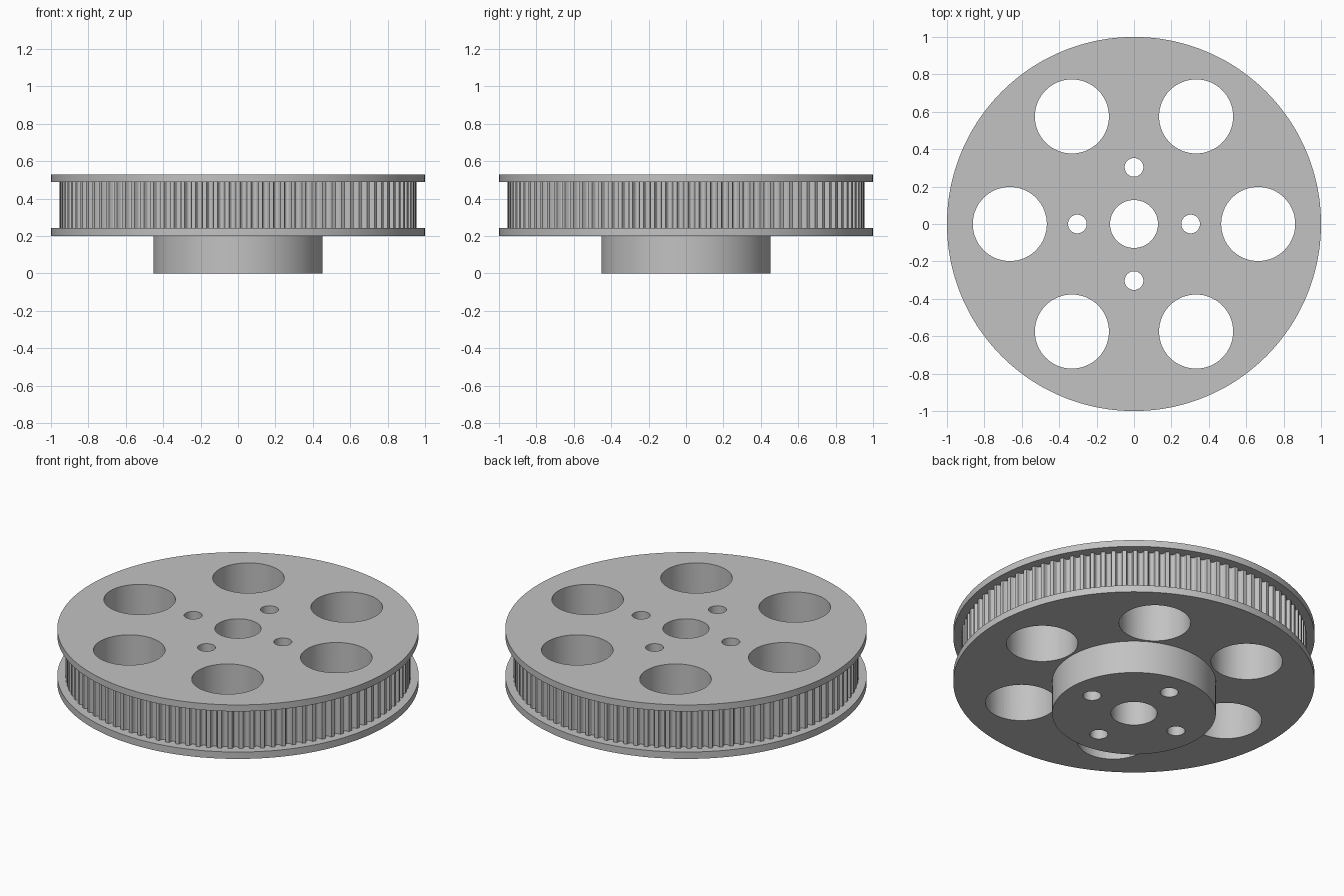
import bpy, bmesh
from math import cos, sin, pi, radians
from mathutils import Matrix

cube = bpy.data.objects.get("Cube")
if cube:
    bpy.data.objects.remove(cube)

TEETH = 100
FLANGE_R, TOOTH_R, HUB_R = 1.0, 0.955, 0.453
# One tooth pitch: (fraction of the pitch, groove depth)
PITCH = [(-0.18, 0), (0.18, 0), (0.23, 0.012), (0.32, 0.022),
         (0.44, 0.026), (0.56, 0.026), (0.68, 0.022), (0.77, 0.012)]

steel = bpy.data.materials.new("light grey metal")
steel.use_nodes = True
grey = (0.54, 0.54, 0.54, 1)
steel.diffuse_color = grey
steel.node_tree.nodes["Principled BSDF"].inputs["Base Color"].default_value = grey


def make_object(name, bm):
    bmesh.ops.recalc_face_normals(bm, faces=bm.faces)
    mesh = bpy.data.meshes.new(name)
    bm.to_mesh(mesh)
    bm.free()
    mesh.materials.append(steel)
    obj = bpy.data.objects.new(name, mesh)
    bpy.context.collection.objects.link(obj)
    return obj


def ring(bm, radius, z, toothed=False):
    verts = []
    for tooth in range(TEETH):
        for fraction, depth in PITCH:
            a = 2 * pi * (tooth + fraction) / TEETH
            r = radius - depth if toothed else radius
            verts.append(bm.verts.new((r * cos(a), r * sin(a), z)))
    return verts


# Pulley body: hub, lower flange, toothed rim and upper flange in one loft
bm = bmesh.new()
sections = [(HUB_R, 0, False), (HUB_R, 0.2, False),
            (FLANGE_R, 0.2, False), (FLANGE_R, 0.242, False),
            (TOOTH_R, 0.242, True), (TOOTH_R, 0.49, True),
            (FLANGE_R, 0.49, False), (FLANGE_R, 0.53, False)]
rings = [ring(bm, *s) for s in sections]
for low, high in zip(rings, rings[1:]):
    for i in range(len(low)):
        bm.faces.new((low[i - 1], low[i], high[i], high[i - 1]))
bm.faces.new(rings[0])
bm.faces.new(rings[-1])
pulley = make_object("toothed_pulley", bm)

# Through holes: centre bore, four bolt holes, six lightening holes
bm = bmesh.new()


def hole(radius, distance=0, angle=0):
    place = Matrix.Translation((distance * cos(angle), distance * sin(angle), 0.3))
    bmesh.ops.create_cone(bm, cap_ends=True, segments=64, radius1=radius,
                          radius2=radius, depth=1, matrix=place)


hole(0.128)
for i in range(4):
    hole(0.05, 0.303, i * pi / 2)
for i in range(6):
    hole(0.198, 0.664, i * pi / 3)
cutter = make_object("hole_cutter", bm)
cutter.hide_render = True

# Cut the holes, then smooth the round walls
cut = pulley.modifiers.new("holes", 'BOOLEAN')
cut.operation = 'DIFFERENCE'
cut.solver = 'EXACT'
cut.object = cutter
bpy.ops.object.select_all(action='DESELECT')
pulley.select_set(True)
bpy.context.view_layer.objects.active = pulley
bpy.ops.object.modifier_apply(modifier=cut.name)
bpy.data.objects.remove(cutter)
bpy.ops.object.shade_smooth_by_angle(angle=radians(25))
